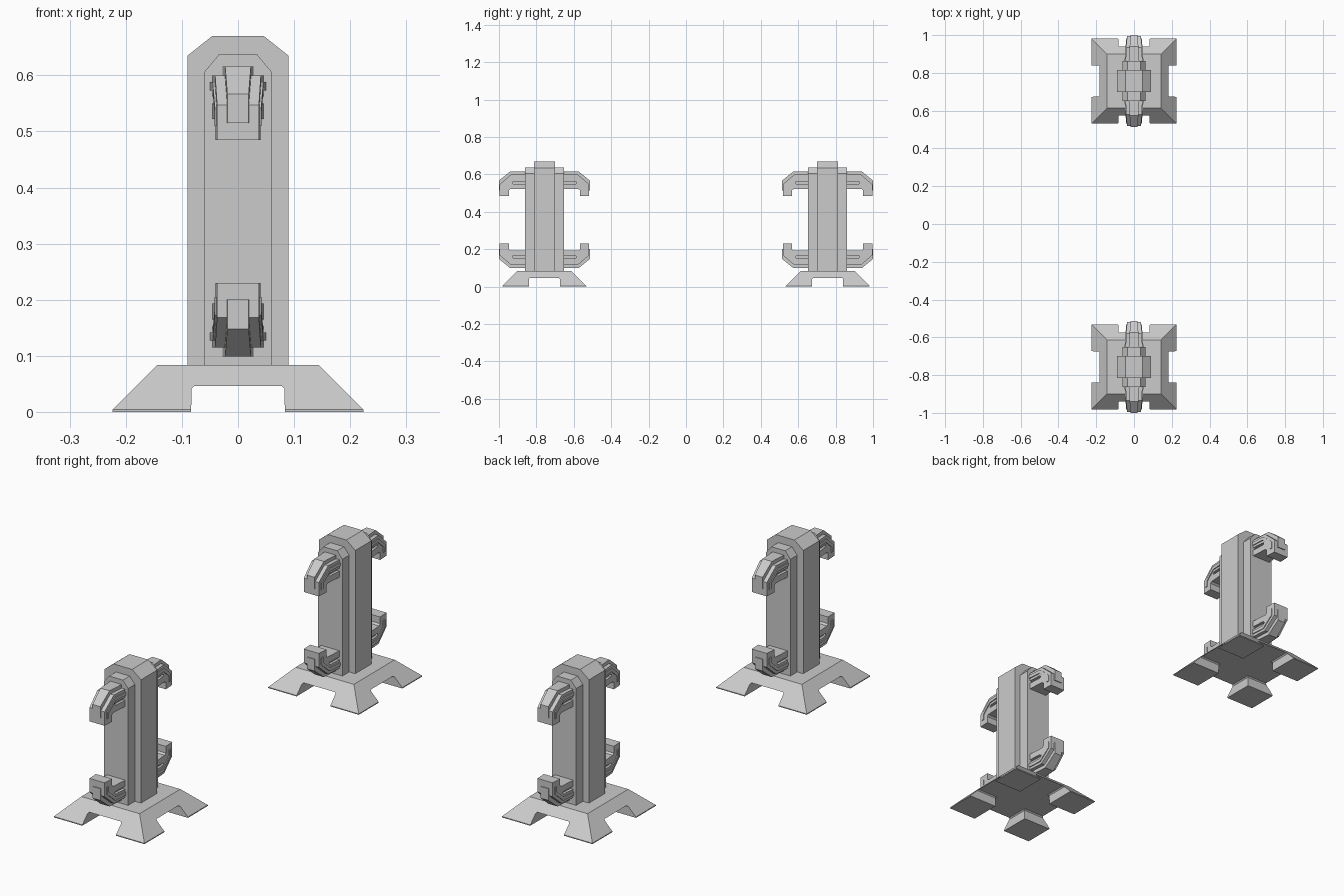
import bpy, bmesh

if "Cube" in bpy.data.objects:
    bpy.data.objects.remove(bpy.data.objects["Cube"])

CY = 0.757      # pylon centre distance along y
MID = 0.3575    # height about which upper and lower claws mirror


def make(name, rings):
    """Join two or more matching point rings into a closed solid."""
    bm = bmesh.new()
    vs = [[bm.verts.new(p) for p in r] for r in rings]
    n = len(vs[0])
    for a, b in zip(vs, vs[1:]):
        for i in range(n):
            j = (i + 1) % n
            bm.faces.new((a[i], a[j], b[j], b[i]))
    bm.faces.new(vs[0])
    bm.faces.new(vs[-1])
    bmesh.ops.recalc_face_normals(bm, faces=bm.faces)
    me = bpy.data.meshes.new(name)
    bm.to_mesh(me)
    bm.free()
    ob = bpy.data.objects.new(name, me)
    bpy.context.collection.objects.link(ob)
    return ob


def post(name, w, top, flat, shoulder, half, cy):
    """Chamfered slab: profile in x/z, thickness in y."""
    pts = [(-w, 0.07), (w, 0.07), (w, shoulder), (flat, top), (-flat, top), (-w, shoulder)]
    make(name, [[(x, cy + s * half, z) for x, z in pts] for s in (-1, 1)])


def claw_part(name, pts, w_root, w_tip, cy, sy, low):
    """Claw profile in (distance from pylon axis, z), tapering in x outward."""
    rings = []
    for s in (-1, 1):
        ring = []
        for d, z in pts:
            t = (d - 0.105) / (0.243 - 0.105)
            w = w_root + (w_tip - w_root) * t
            ring.append((s * w, cy + sy * d, 2 * MID - z if low else z))
        rings.append(ring)
    make(name, rings)


def base(name, cy):
    """Sloped foot plate with a cross-shaped notch cut underneath."""
    def square(h, z):
        return [(-h, cy - h, z), (h, cy - h, z), (h, cy + h, z), (-h, cy + h, z)]
    ob = make(name, [square(0.224, 0), square(0.224, 0.004), square(0.144, 0.084)])
    prof = [(-0.084, -0.05), (0.084, -0.05), (0.083, 0.041), (0.078, 0.046),
            (-0.078, 0.046), (-0.083, 0.041)]
    cutters = [
        make("notch_cutter_y", [[(u, cy + s * 0.4, z) for u, z in prof] for s in (-1, 1)]),
        make("notch_cutter_x", [[(s * 0.4, cy + u, z) for u, z in prof] for s in (-1, 1)])]
    for c in cutters:
        c.hide_render = True
        m = ob.modifiers.new("notch", 'BOOLEAN')
        m.operation = 'DIFFERENCE'
        m.solver = 'EXACT'
        m.object = c
    # bake the cut and drop the cutters
    dg = bpy.context.evaluated_depsgraph_get()
    me = bpy.data.meshes.new_from_object(ob.evaluated_get(dg))
    ob.modifiers.clear()
    ob.data = me
    for c in cutters:
        bpy.data.objects.remove(c)


# claw profiles: raised spine, slotted shell, recessed core
SPINE = [(0.09, 0.59), (0.09, 0.616), (0.183, 0.616), (0.243, 0.567), (0.243, 0.515),
         (0.22, 0.515), (0.22, 0.55), (0.17, 0.59)]
SHELL = [(0.09, 0.60), (0.178, 0.60), (0.239, 0.547), (0.239, 0.485), (0.19, 0.485),
         (0.19, 0.515), (0.182, 0.522), (0.09, 0.522), (0.09, 0.55), (0.168, 0.55),
         (0.172, 0.556), (0.168, 0.562), (0.09, 0.562)]
CORE = [(0.09, 0.58), (0.165, 0.58), (0.2, 0.55), (0.2, 0.535), (0.09, 0.535)]
# thin raised rail along the middle of the shell sides
RAIL = [(0.09, 0.588), (0.172, 0.588), (0.225, 0.542), (0.225, 0.51), (0.213, 0.51),
        (0.213, 0.535), (0.168, 0.573), (0.09, 0.573)]

for side, cy in (("front", -CY), ("back", CY)):
    base(side + "_base", cy)
    post(side + "_post_wide", 0.09, 0.67, 0.046, 0.635, 0.057, cy)
    post(side + "_post_narrow", 0.06, 0.637, 0.034, 0.606, 0.105, cy)
    # four claws per pylon
    for sy in (-1, 1):
        for low in (False, True):
            tag = f"{side}_{'lower' if low else 'upper'}_claw_{'a' if sy < 0 else 'b'}"
            claw_part(tag + "_spine", SPINE, 0.028, 0.019, cy, sy, low)
            claw_part(tag + "_shell", SHELL, 0.045, 0.037, cy, sy, low)
            claw_part(tag + "_core", CORE, 0.033, 0.027, cy, sy, low)
            claw_part(tag + "_rail", RAIL, 0.050, 0.040, cy, sy, low)
